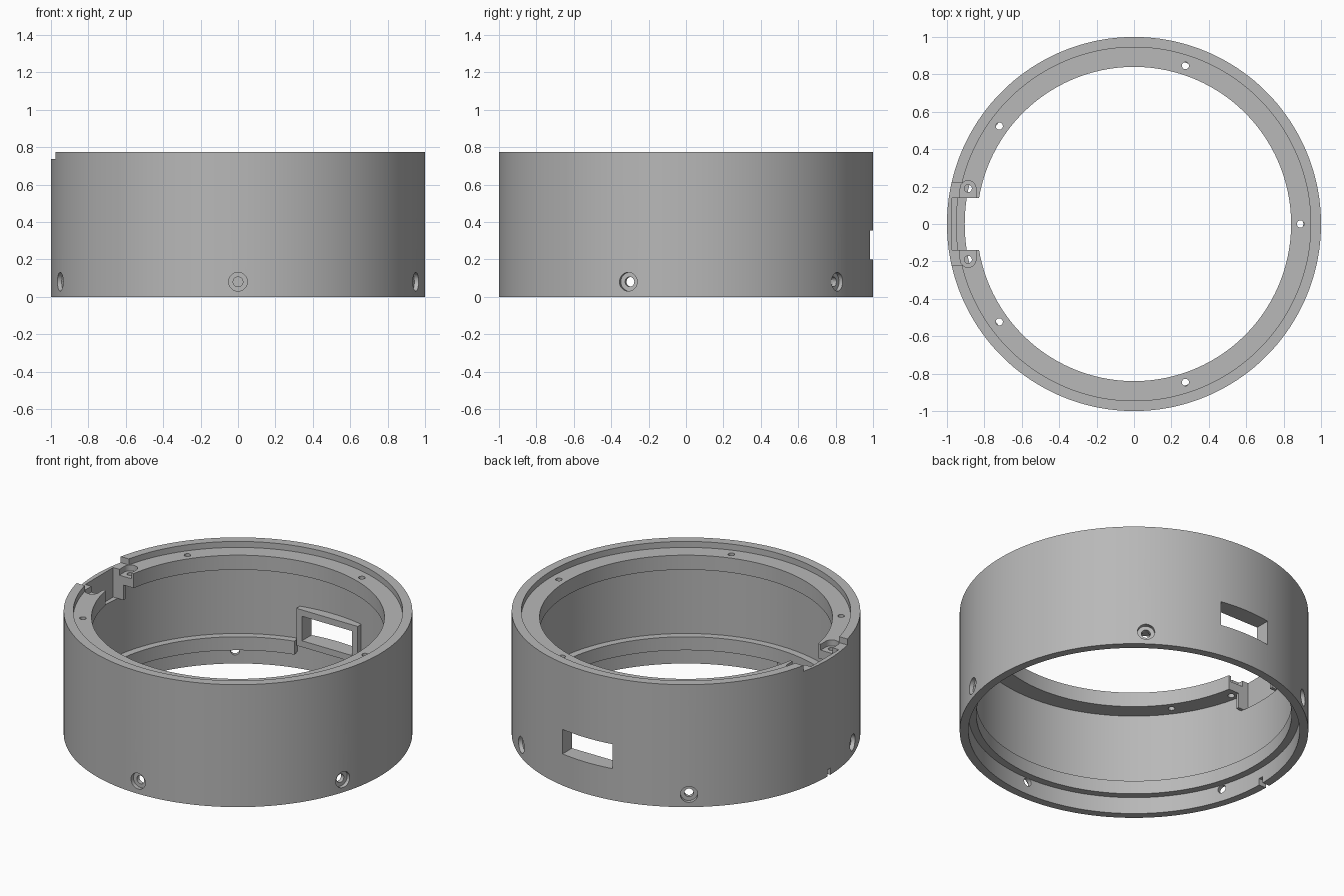
import bpy
import bmesh
from math import cos, sin, pi, radians
from mathutils import Matrix, Vector

cube = bpy.data.objects.get("Cube")
if cube:
    bpy.data.objects.remove(cube, do_unlink=True)

grey = bpy.data.materials.new("light grey")
grey.use_nodes = True
colour = (0.48, 0.48, 0.48, 1)
grey.diffuse_color = colour
grey.node_tree.nodes["Principled BSDF"].inputs["Base Color"].default_value = colour


def finish(name, bm):
    bmesh.ops.recalc_face_normals(bm, faces=bm.faces)
    mesh = bpy.data.meshes.new(name)
    bm.to_mesh(mesh)
    bm.free()
    mesh.materials.append(grey)
    obj = bpy.data.objects.new(name, mesh)
    bpy.context.collection.objects.link(obj)
    return obj


def lathe(name, profile, start=0, sweep=360, steps=180):
    """Turn a closed (radius, height) profile about z; cap partial sweeps."""
    bm = bmesh.new()
    a = radians(start)
    verts = [bm.verts.new((r * cos(a), r * sin(a), z)) for r, z in profile]
    face = bm.faces.new(verts)
    ring = bmesh.ops.spin(bm, geom=list(face.edges), cent=(0, 0, 0), axis=(0, 0, 1),
                          angle=radians(sweep), steps=steps)
    if sweep == 360:
        bmesh.ops.delete(bm, geom=[face], context="FACES_ONLY")
        bmesh.ops.remove_doubles(bm, verts=bm.verts, dist=0.0001)
    else:
        bmesh.ops.contextual_create(
            bm, geom=[e for e in ring["geom_last"] if isinstance(e, bmesh.types.BMEdge)])
    return finish(name, bm)


def box(name, low, high):
    low, high = Vector(low), Vector(high)
    bm = bmesh.new()
    bmesh.ops.create_cube(bm, size=1, matrix=Matrix.Translation((low + high) / 2)
                          @ Matrix.Diagonal((*(high - low), 1)))
    return finish(name, bm)


def cylinder(name, radius, depth, matrix):
    bm = bmesh.new()
    bmesh.ops.create_cone(bm, cap_ends=True, segments=32, radius1=radius,
                          radius2=radius, depth=depth, matrix=matrix)
    return finish(name, bm)


def cut(target, cutter, keep=False):
    mod = target.modifiers.new("cut", "BOOLEAN")
    mod.object = cutter
    mod.operation = "DIFFERENCE"
    mod.solver = "EXACT"
    bpy.context.view_layer.objects.active = target
    bpy.ops.object.modifier_apply(modifier=mod.name)
    if not keep:
        bpy.data.objects.remove(cutter, do_unlink=True)


# Outer shell with rim, top ledge and flange
shell = lathe("ring_shell", [(1, 0), (1, .775), (.945, .775), (.945, .737), (.84, .737),
                             (.84, .645), (.95, .645), (.95, 0)])

# Inner rib, interrupted at the window
rib = lathe("inner_rib", [(.905, .105), (.905, .19), (.96, .19), (.96, .105)],
            start=104, sweep=332, steps=166)

# Window frame pad and the window through it
frame = box("window_frame", (-.215, .89, .16), (.215, .955, .395))
window = box("window_cutter", (-.175, .8, .2), (.175, 1.1, .355))
cut(frame, window, keep=True)
cut(shell, window)

# Notch in the rim and pocket through the flange
cut(shell, box("rim_notch", (-1.1, -.22, .737), (-.9, .22, 1)))
cut(shell, box("pocket", (-.972, -.14, .55), (-.7, .14, 1)))

# Rounded recess, screw hole and gusset on each side of the pocket
parts = [shell, rib, frame]
for side, label in ((1, "back"), (-1, "front")):
    y = side * .19
    spot = Matrix.Translation((-.887, y, .8))
    cut(shell, cylinder("recess", .042, .2, spot))
    ys = sorted((side * .13, y))
    cut(shell, box("recess_slot", (-.929, ys[0], .7), (-.845, ys[1], .9)))
    cut(shell, cylinder("bracket_hole", .02, .5, spot))
    ys = sorted((side * .14, side * .16))
    parts.append(box(label + "_gusset", (-.96, ys[0], .55), (-.9, ys[1], .65)))

# Five ledge holes and five countersunk side holes
for i in range(5):
    a = i * 2 * pi / 5
    cut(shell, cylinder("ledge_hole", .019, .3,
                        Matrix.Translation((.89 * cos(a), .89 * sin(a), .7))))
    turn = Matrix.Rotation(a - pi / 2, 4, "Z") @ Matrix.Translation((1, 0, .08)) \
        @ Matrix.Rotation(pi / 2, 4, "Y")
    cut(shell, cylinder("counterbore", .05, .05, turn))
    cut(shell, cylinder("side_hole", .026, .3, turn))

# Small slot in the bottom edge
cut(shell, box("bottom_slot", (-1.1, -.015, -.1), (-.92, .015, .042)))

for obj in parts:
    bpy.ops.object.select_all(action="DESELECT")
    obj.select_set(True)
    bpy.context.view_layer.objects.active = obj
    bpy.ops.object.shade_smooth_by_angle(angle=radians(30))
